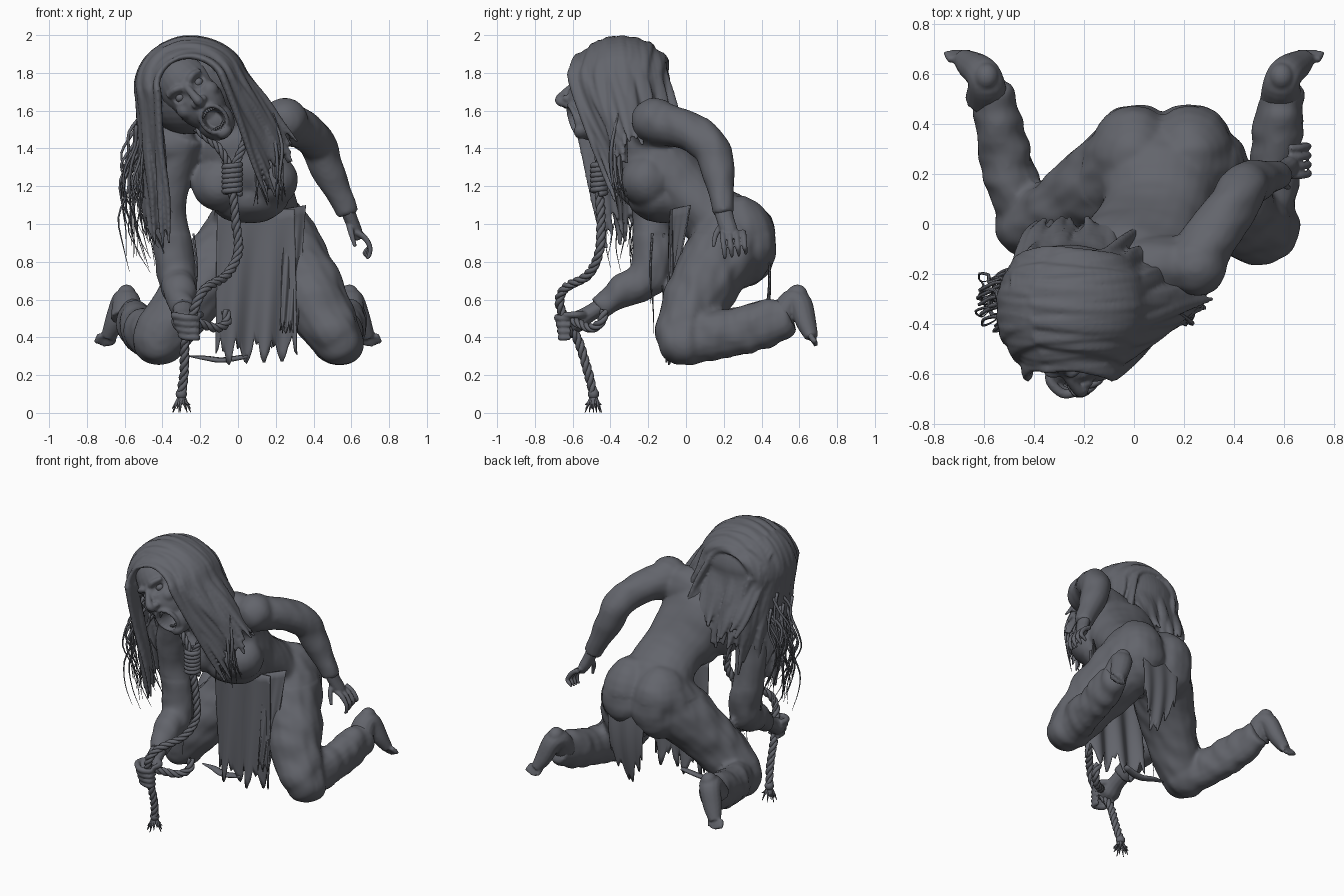
import bpy, bmesh, math, random
from mathutils import Vector, Matrix, noise

if "Cube" in bpy.data.objects:
    bpy.data.objects.remove(bpy.data.objects["Cube"])
random.seed(7)
U = random.uniform
grey = bpy.data.materials.new("slate grey")
grey.diffuse_color = (0.125, 0.13, 0.15, 1)
grey.use_nodes = True
grey.node_tree.nodes["Principled BSDF"].inputs["Base Color"].default_value = grey.diffuse_color

def finish(name, bm):
    bmesh.ops.recalc_face_normals(bm, faces=bm.faces)
    me = bpy.data.meshes.new(name)
    bm.to_mesh(me)
    bm.free()
    me.materials.append(grey)
    me.shade_smooth()
    o = bpy.data.objects.new(name, me)
    bpy.context.collection.objects.link(o)
    return o

def ball(bm, c, r, seg=20):
    r = r if isinstance(r, tuple) else (r, r, r)
    m = Matrix.Translation(c) @ Matrix.Diagonal((*r, 1))
    bmesh.ops.create_uvsphere(bm, u_segments=seg, v_segments=max(6, seg * 2 // 3), radius=1, matrix=m)

def spline(pts, n):
    p = [Vector(q) for q in pts]
    p = [p[0] * 2 - p[1]] + p + [p[-1] * 2 - p[-2]]
    out = []
    for i in range(1, len(p) - 2):
        a, b, c, d = p[i - 1:i + 3]
        for k in range(n):
            t = k / n
            out.append((b * 2 + (c - a) * t + (a * 2 - b * 5 + c * 4 - d) * t * t
                        + (b * 3 - a - c * 3 + d) * t ** 3) * 0.5)
    return out + [p[-2]]

def frames(path, ref):
    n = Vector(ref)
    for i, q in enumerate(path):
        t = (path[min(i + 1, len(path) - 1)].xyz - path[max(i - 1, 0)].xyz).normalized()
        if abs(n.dot(t)) > 0.97:
            n = Vector((0.1, 1, 0.2))
        n = (n - t * n.dot(t)).normalized()
        yield q, n, t.cross(n)

def tube(bm, pts, sides=16, wide=1.0, n=5, ref=(1, 0, 0)):
    # swept tube through (x, y, z, radius) points, closed ends
    rings = []
    for q, a, b in frames(spline(pts, n), ref):
        r = max(q.w, 0.001)
        rings.append([bm.verts.new(q.xyz + a * math.cos(k) * r * wide + b * math.sin(k) * r)
                      for k in (j * math.tau / sides for j in range(sides))])
    for A, B in zip(rings, rings[1:]):
        for j in range(sides):
            k = (j + 1) % sides
            bm.faces.new((A[j], A[k], B[k], B[j]))
    bm.faces.new(rings[0])
    bm.faces.new(rings[-1])

def fuse(o, voxel, smooth):
    m = o.modifiers.new("fuse", 'REMESH')
    m.mode, m.voxel_size = 'VOXEL', voxel
    s = o.modifiers.new("soften", 'SMOOTH')
    s.factor, s.iterations = 0.5, smooth
    me = bpy.data.meshes.new_from_object(o.evaluated_get(bpy.context.evaluated_depsgraph_get()))
    o.modifiers.clear()
    o.data = me
    me.shade_smooth()
    return me

def sculpt(me, rule):
    # move every vertex by a rule, in one pass
    bm = bmesh.new()
    bm.from_mesh(me)
    bm.normal_update()
    for v in bm.verts:
        v.co = v.co + rule(v.co, v.normal)
    bm.to_mesh(me)
    bm.free()

# clothed body: torso, arms and legs fused into one skin
bm = bmesh.new()
tube(bm, [(.1, .27, .9, .19), (.1, .18, 1.0, .19), (.09, .05, 1.12, .165), (.03, -.1, 1.28, .19),
          (-.03, -.17, 1.42, .18), (-.07, -.22, 1.54, .12), (-.13, -.31, 1.6, .085), (-.24, -.4, 1.68, .09)], 24, 1.3)
for c, r in (((.22, .26, .9), (.19, .225, .25)), ((0, .26, .9), (.19, .225, .25)),
             ((.17, -.21, 1.23), (.145, .14, .14)), ((-.1, -.22, 1.21), (.14, .14, .14)), ((.06, -.13, 1.14), (.21, .18, .135)),
             ((.04, -.23, 1.3), (.18, .12, .16)),
             ((.25, -.17, 1.55), .12), ((-.35, -.22, 1.42), .13), ((.1, -.17, 1.5), (.2, .13, .14))):
    ball(bm, c, r)
tube(bm, [(.2, -.2, 1.54, .12), (.35, .0, 1.5, .105), (.43, .13, 1.41, .097), (.47, .165, 1.3, .088),
          (.55, .19, 1.13, .066), (.58, .2, 1.05, .058)])
tube(bm, [(-.3, -.22, 1.46, .13), (-.37, -.2, 1.15, .1), (-.34, -.17, .86, .105), (-.32, -.21, .71, .105),
          (-.31, -.35, .63, .085), (-.29, -.47, .55, .065)])
tube(bm, [(.22, .24, .9, .21), (.36, .09, .67, .185), (.49, -.01, .45, .15), (.53, -.01, .39, .135)])
tube(bm, [(-.0, .24, .9, .21), (-.2, .09, .67, .18), (-.38, .0, .45, .15), (-.42, 0, .39, .135)])
tube(bm, [(.53, -.02, .39, .125), (.55, .12, .41, .135), (.57, .3, .44, .13), (.59, .45, .48, .12), (.6, .55, .52, .095)], 16, .78)
tube(bm, [(-.42, -.01, .39, .125), (-.47, .12, .41, .135), (-.52, .3, .44, .13), (-.555, .45, .48, .12), (-.57, .55, .52, .095)], 16, .78)
ball(bm, (.53, -.01, .39), .14)
ball(bm, (-.42, .0, .39), .14)
def folds(p, n):
    d = noise.noise(p * 6) * .009 + noise.noise(Vector((p.x * 5, p.y * 15, p.z * 8))) * .013
    return n * (d * .6 if p.z > .95 else d)
sculpt(fuse(finish("clothed_body", bm), 0.014, 5), folds)

# bare feet and toes
for s in (1, -1):
    bm = bmesh.new()
    tube(bm, [(s * .59, .5, .5, .075), (s * .59, .56, .59, .065), (s * .61, .605, .58, .06), (s * .65, .635, .48, .052),
              (s * .69, .665, .4, .034)], 14, 1.15)
    ball(bm, (s * .59, .59, .625), (.05, .055, .055))
    for i in range(5):
        tube(bm, [(s * (.65 + i * .02), .655, .43 - i * .004, .016), (s * (.66 + i * .021), .675, .385, .016),
                  (s * (.665 + i * .021), .69, .365 - .012 * math.sin(i), .012)], 8)
    fuse(finish("foot", bm), 0.008, 3)

# hanging hand
bm = bmesh.new()
tube(bm, [(.57, .19, 1.1, .04), (.6, .21, 1.02, .036), (.625, .23, .96, .034), (.645, .235, .92, .022)], 12, 1.3, ref=(0, 1, 0))
for i in range(4):
    y = .185 + i * .037
    tube(bm, [(.62, .02 + y * .95, .96, .017), (.668, y + .01, .93, .016), (.698, y + .015, .88, .014),
              (.695 - i * .006, y + .02, .835 + .008 * i, .012), (.68 - i * .006, y + .02, .815 + .008 * i, .007)], 8)
tube(bm, [(.59, .2, 1.0, .02), (.6, .16, .95, .016), (.62, .145, .88, .01)], 8)
fuse(finish("hanging_hand", bm), 0.006, 2)

# fist gripping the rope
bm = bmesh.new()
tube(bm, [(-.295, -.42, .58, .045), (-.285, -.52, .52, .045), (-.285, -.58, .48, .055), (-.28, -.62, .45, .035)], 12, 1.25)
for i in range(4):
    z = .515 - i * .034
    tube(bm, [(-.33 + .01 * i, -.57, z, .02), (-.335 + .012 * i, -.63, z, .02), (-.28, -.68 + .01 * i, z - .01, .02),
              (-.22, -.66, z - .015, .018), (-.215, -.61, z - .015, .013)], 8)
tube(bm, [(-.25, -.53, .52, .022), (-.2, -.58, .52, .02), (-.21, -.65, .52, .013)], 8)
fuse(finish("gripping_fist", bm), 0.007, 2)

# head with a screaming face, modelled upright and then tilted
tilt = Matrix.Translation((-.25, -.42, 1.7)) @ Matrix.Rotation(math.radians(-40), 4, 'Y')
bm = bmesh.new()
ball(bm, (0, .02, .05), (.165, .2, .2), 28)
ball(bm, (0, -.08, -.06), (.13, .13, .17), 28)
ball(bm, (0, -.08, -.2), (.1, .1, .11), 24)
ball(bm, (0, -.135, -.275), (.045, .04, .035))
tube(bm, [(0, -.17, .05, .018), (0, -.215, 0, .02), (0, -.25, -.06, .026), (0, -.21, -.085, .02)], 10)
for s in (1, -1):
    ball(bm, (s * .08, -.135, -.055), (.052, .05, .05))
    ball(bm, (s * .028, -.215, -.07), .02)
    tube(bm, [(s * .015, -.178, .045, .014), (s * .06, -.178, .062, .018), (s * .11, -.135, .055, .014)], 8)
tube(bm, [(.062 * math.sin(a), -.175 - .025 * math.cos(a), -.19 + .075 * math.cos(a), .016)
          for a in (k * math.tau / 12 for k in range(13))], 8)
def features(p, n):
    dy = 0
    if p.y < -.05:
        d = (p.x / .055) ** 2 + ((p.z + .19) / .068) ** 2
        dy += .11 * min(1, max(0, 1 - d) * 2)
        d = ((abs(p.x) - .063) / .04) ** 2 + ((p.z - .012) / .03) ** 2
        dy += .03 * max(0, 1 - d)
    return Vector((0, dy, 0))
face = fuse(finish("screaming_head", bm), 0.008, 5)
sculpt(face, features)
face.transform(tilt)
bm = bmesh.new()
for s in (1, -1):
    ball(bm, (s * .062, -.142, .012), (.027, .025, .022), 14)
for i in range(-3, 4):
    ball(bm, (i * .012, -.185 + abs(i) * .004, -.132 - abs(i) * .003), (.007, .006, .012), 8)
    ball(bm, (i * .011, -.15 + abs(i) * .004, -.242 + abs(i) * .003), (.006, .006, .01), 8)
bm.transform(tilt)
finish("eyes_and_teeth", bm)

# hair: solid cap and parted locks fused together, then loose strands
bm = bmesh.new()
cx, cy, cz = -.26, -.34, 1.725
ball(bm, (cx, cy + .02, cz), (.26, .225, .25), 28)
keys = {1: ((.2, -.38, 1.22), (.29, -.3, 1.4), (0, .0, 1.34)),
        -1: ((-.38, -.42, .98), (-.47, -.28, 1.02), (-.33, -.02, 1.2))}
def drop(s, t):
    a, b, c = (Vector(k) for k in keys[s])
    e = a.lerp(b, t * 2) if t < .5 else b.lerp(c, t * 2 - 1)
    return e + Vector((U(-.04, .04), U(-.03, .03), U(-.12, .1)))
def fall(pts, e, r):
    p = Vector(pts[-1][:3])
    for f, g in ((.35, 1), (.7, .8), (1, .3)):
        q = p.lerp(e, f)
        pts.append((q.x + U(-.01, .01), q.y + U(-.01, .01), q.z, r * g))
for s in (1, -1):
    for i in range(40):
        t = i / 39
        y = -.58 + .46 * t
        k = math.sqrt(1 - ((y - cy) / .262) ** 2)
        k = (max(k, .64) if y < cy else k) * U(.99, 1.025)
        end, rx = (14, .3) if s > 0 else (195, .27)
        pts = []
        for j in range(6):
            a = math.radians(122 + (end - 122) * j / 5)
            w = (rx if j else .27) if s < 0 or j > 1 else .27
            pts.append((cx + w * k * math.cos(a), y + .012 * math.sin(j + i), cz + .255 * k * math.sin(a), .012 + .002 * j))
        fall(pts, drop(s, t), .021)
        tube(bm, pts, 8, 1.7, 3, (0, 1, 0))
for i in range(22):
    x = -.47 + .46 * i / 21
    k = math.sqrt(1 - ((x - cx) / .29) ** 2)
    pts = [(x, cy + .245 * k * math.sin(a), cz + .245 * k * math.cos(a), .016) for a in (.5, .8, 1.1, 1.4, 1.7)]
    fall(pts, Vector((x * .75 - .04, U(-.02, .03), 1.3 + U(-.1, .08))), .022)
    tube(bm, pts, 8, 1.7, 3)
fuse(finish("hair", bm), 0.009, 2)
bm = bmesh.new()
for i in range(34):
    x, y, z = U(-.53, -.4), U(-.42, -.2), U(1.4, 1.6)
    e, L = U(-.08, .1), U(.4, .75)
    tube(bm, [(x + e * f - .07 * math.sin(f * 3) + .018 * math.sin(f * 11 + i), y + .02 * math.sin(f * 9 + i),
               z - L * f, .01 * (1.1 - f)) for f in (0, .2, .4, .6, .8, 1)], 5, 1, 3)
for i in range(14):
    x, y = U(.08, .24), U(-.4, -.34)
    tube(bm, [(x - .05, y + .04, 1.6, .004), (x, y, 1.42, .01), (x + U(-.02, .03), y, 1.27, .008),
              (x + U(-.03, .05), y + .03, U(1.08, 1.18), .001)], 5)
for i in range(6):
    x, y = U(-.36, -.2), U(-.22, -.1)
    tube(bm, [(x, y, .95, .006), (x + .02, y - .01, .75, .005), (x, y, U(.4, .65), .001)], 5)
finish("loose_strands", bm)

# torn skirt panels with a ragged hem
def panel(name, top, bottom, wave, ragged, point=0, bulge=0):
    bm = bmesh.new()
    nu, nv, rows = 36, 14, []
    cut = [1 - point * abs(i / nu * 2 - 1) - ragged * (.5 + .5 * math.sin(i * .8)) * U(.5, 1) for i in range(nu + 1)]
    for i in range(nu + 1):
        u = i / nu
        a, b = Vector(top[0]).lerp(Vector(top[1]), u), Vector(bottom[0]).lerp(Vector(bottom[1]), u)
        rows.append([])
        for j in range(nv + 1):
            f = j / nv * cut[i]
            p = a.lerp(b, f)
            p.y += wave * f * math.sin(u * 15 + f * 2) + bulge * math.sin(f * math.pi)
            rows[-1].append(bm.verts.new(p))
    for A, B in zip(rows, rows[1:]):
        for j in range(nv):
            bm.faces.new((A[j], B[j], B[j + 1], A[j + 1]))
    finish(name, bm).modifiers.new("cloth", 'SOLIDIFY').thickness = .008
panel("front_skirt_panel", ((-.11, -.1, 1.07), (.3, -.08, 1.08)), ((-.12, -.06, .25), (.31, -.09, .27)), .03, .2)
panel("side_skirt_strip", ((.25, -.07, 1.08), (.36, .02, 1.1)), ((.22, -.11, .42), (.31, -.11, .42)), .012, .1)
panel("back_skirt_flap", ((-.0, .41, 1.0), (.3, .41, 1.0)), ((.05, .37, .29), (.27, .37, .31)), .01, .15, .3, .055)
bm = bmesh.new()
tube(bm, [(.05, -.03, .3, .012), (-.08, -.04, .28, .014), (-.17, -.02, .29, .012), (-.26, -.02, .3, .003)], 6, 2)
finish("trailing_rag", bm)

# twisted rope, noose and frayed end
def rope(name, pts, r=.025):
    path = spline([(*p, r) for p in pts], 20)
    bm, strands, s, prev = bmesh.new(), [[], [], []], 0, path[0]
    for q, a, b in frames(path, (1, 0, 0)):
        s += (q - prev).length
        prev = q
        for k in range(3):
            g = s * 48 + k * math.tau / 3
            strands[k].append((*(q.xyz + (a * math.cos(g) + b * math.sin(g)) * r * .5), r * .56))
    for st in strands:
        tube(bm, st, 6, 1, 1)
    finish(name, bm)
rope("hanging_rope", [(-.03, -.46, 1.18), (-.01, -.45, 1.0), (-.0, -.46, .85), (-.06, -.52, .73), (-.17, -.64, .66),
                      (-.22, -.67, .58), (-.25, -.63, .48), (-.28, -.57, .38), (-.285, -.52, .22), (-.3, -.49, .1)])
rope("rope_loop", [(-.26, -.62, .5), (-.19, -.56, .47), (-.11, -.5, .45), (-.06, -.45, .48), (-.065, -.43, .54)])
rope("noose", [(-.04, -.46, 1.3), (-.1, -.46, 1.4), (-.2, -.42, 1.49), (-.26, -.3, 1.58), (-.16, -.2, 1.66),
               (-.02, -.24, 1.65), (.06, -.36, 1.56), (.04, -.43, 1.45), (-.02, -.46, 1.3)], .022)
bm = bmesh.new()
tube(bm, [(-.03 + .042 * math.cos(a), -.46 + .034 * math.sin(a), 1.16 + a * .0041, .016)
          for a in (k * math.tau / 10 for k in range(66))], 8, 1, 2)
finish("noose_coil", bm)
bm = bmesh.new()
ball(bm, (-.3, -.49, .1), (.03, .03, .03), 12)
for i in range(16):
    a = i * 2.4
    dx, dy = .05 * math.cos(a), .045 * math.sin(a)
    tube(bm, [(-.3, -.49, .11, .009), (-.3 + dx * .5, -.49 + dy * .5, .06, .008),
              (-.3 + dx, -.49 + dy, .002 + .04 * (i % 3) / 2, .002)], 5, 1, 3)
finish("frayed_end", bm)
